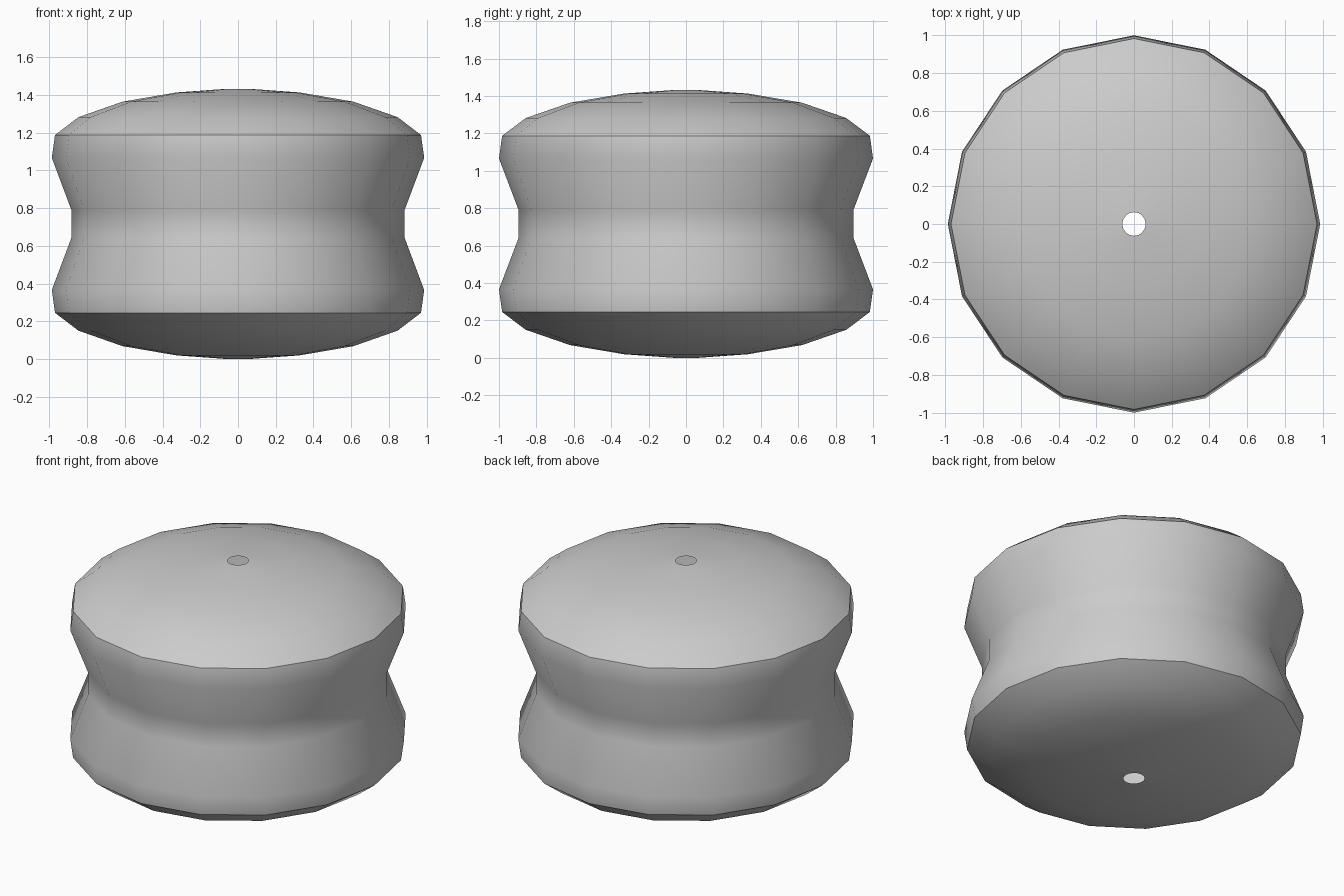
import bpy, bmesh, math

if "Cube" in bpy.data.objects:
    bpy.data.objects.remove(bpy.data.objects["Cube"])

SIDES = 16
MID = 0.716          # mirror height of the groove
X_SCALE = 0.987      # body is very slightly narrower across x

# Upper half of the profile (radius, z): bore edge, dome, rim, groove
upper = [(0.063, 1.432), (0.33, 1.413), (0.62, 1.364), (0.857, 1.282),
         (0.983, 1.187), (1.0, 1.066), (0.895, 0.79)]
profile = upper + [(r, 2 * MID - z) for r, z in reversed(upper)]

grey = bpy.data.materials.new("light grey")
grey.diffuse_color = (0.6, 0.6, 0.6, 1)
grey.use_nodes = True
grey.node_tree.nodes["Principled BSDF"].inputs["Base Color"].default_value = grey.diffuse_color

# Grooved wheel: open shell of revolution with a small hole at both ends
bm = bmesh.new()
rings = []
for r, z in profile:
    rings.append([bm.verts.new((X_SCALE * r * math.cos(2 * math.pi * i / SIDES),
                                r * math.sin(2 * math.pi * i / SIDES), z))
                  for i in range(SIDES)])
for top, low in zip(rings, rings[1:]):
    for i in range(SIDES):
        j = (i + 1) % SIDES
        bm.faces.new((top[i], low[i], low[j], top[j]))
mesh = bpy.data.meshes.new("grooved_wheel")
bm.to_mesh(mesh)
bm.free()
mesh.materials.append(grey)

wheel = bpy.data.objects.new("grooved_wheel", mesh)
bpy.context.collection.objects.link(wheel)
bpy.context.view_layer.objects.active = wheel
wheel.select_set(True)
bpy.ops.object.shade_smooth_by_angle(angle=math.radians(37))
